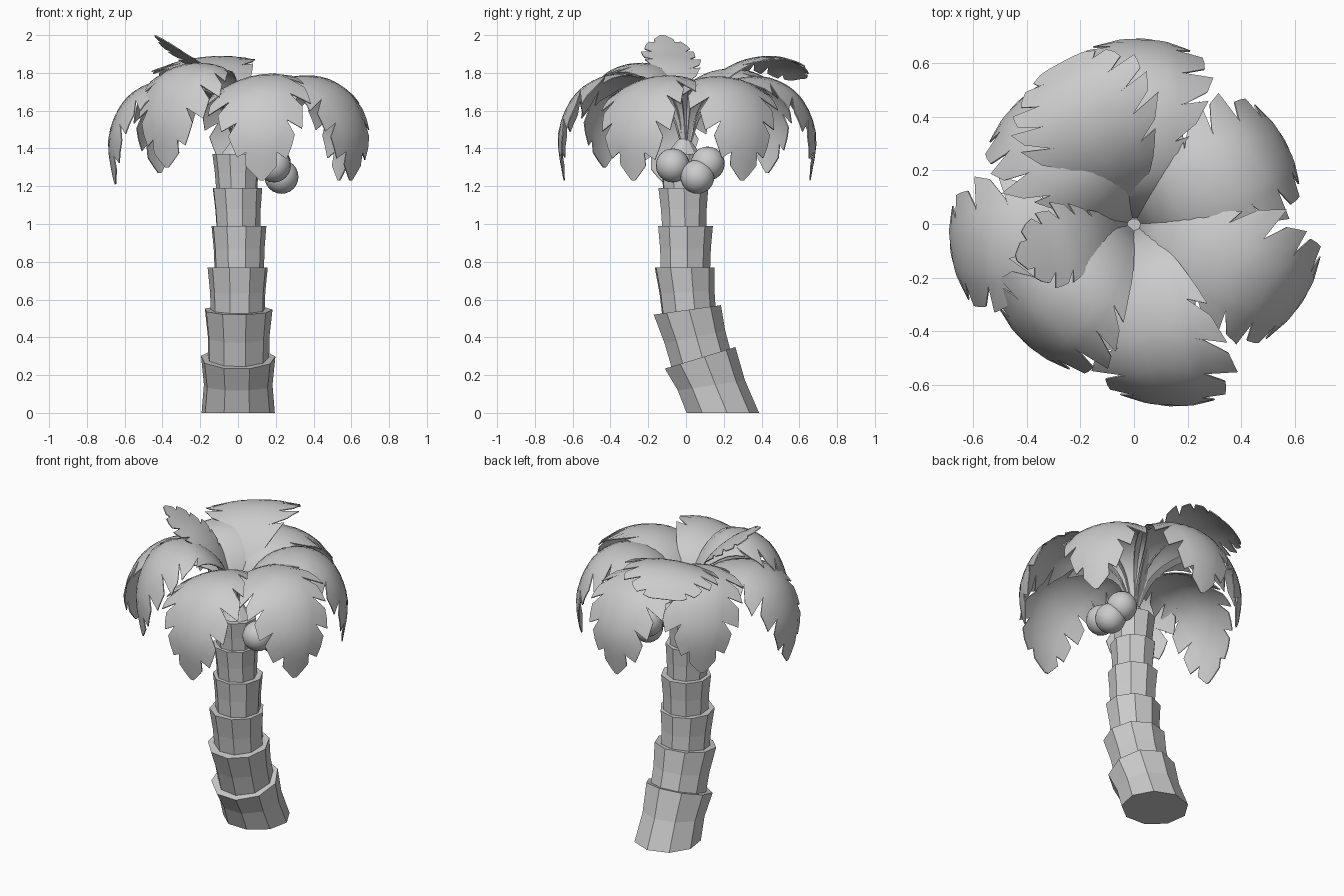
import bpy, bmesh, math, random
from mathutils import Vector, Matrix

random.seed(4)
cube = bpy.data.objects.get("Cube")
if cube:
    bpy.data.objects.remove(cube, do_unlink=True)

grey = bpy.data.materials.new("plain grey")
grey.use_nodes = True
grey.diffuse_color = (0.6, 0.6, 0.6, 1)
grey.node_tree.nodes["Principled BSDF"].inputs["Base Color"].default_value = (0.6, 0.6, 0.6, 1)


def finish(bm, name, smooth=None):
    """Turn a bmesh into a named object with the shared material."""
    bmesh.ops.recalc_face_normals(bm, faces=bm.faces)
    mesh = bpy.data.meshes.new(name)
    bm.to_mesh(mesh)
    bm.free()
    mesh.materials.append(grey)
    obj = bpy.data.objects.new(name, mesh)
    bpy.context.collection.objects.link(obj)
    if smooth:
        bpy.ops.object.select_all(action="DESELECT")
        obj.select_set(True)
        bpy.context.view_layer.objects.active = obj
        bpy.ops.object.shade_smooth_by_angle(angle=math.radians(smooth))
    return obj


def loft(name, rings, sides=9, turn=0.0):
    """Capped tube through rings of (x, y, z, radius, tilt in degrees)."""
    bm = bmesh.new()
    loops = []
    for x, y, z, radius, tilt in rings:
        place = Matrix.Translation((x, y, z)) @ Matrix.Rotation(math.radians(tilt), 4, "X")
        loops.append([bm.verts.new(place @ Vector((radius * math.cos(a), radius * math.sin(a), 0)))
                      for a in (turn + math.tau * i / sides for i in range(sides))])
    for low, high in zip(loops, loops[1:]):
        for i in range(sides):
            j = (i + 1) % sides
            bm.faces.new((low[i], low[j], high[j], high[i]))
    bm.faces.new(loops[0][::-1])
    bm.faces.new(loops[-1])
    return finish(bm, name)


# Trunk: flared segments, each seated inside the one below
segments = [
    ((0, 0.19, 0.0, 0.197, 0), (0, 0.07, 0.29, 0.2, 17)),
    ((0, 0.085, 0.26, 0.165, 15), (0, 0.005, 0.545, 0.183, 8)),
    ((0, 0.015, 0.51, 0.145, 6), (0, -0.01, 0.77, 0.162, 0)),
    ((0.005, -0.005, 0.75, 0.133, 0), (0.003, -0.005, 0.99, 0.148, 0)),
    ((0, -0.01, 0.97, 0.118, 0), (-0.006, -0.015, 1.19, 0.134, 0)),
    ((-0.005, -0.015, 1.17, 0.11, 0), (-0.008, -0.015, 1.37, 0.128, 0)),
]
for number, (low, high) in enumerate(segments, 1):
    middle = [(a + b) / 2 for a, b in zip(low, high)]
    middle[3] -= 0.014 / number
    loft(f"trunk_segment_{number}", [low, middle, high], turn=random.uniform(0, 0.6))
loft("crown_bud", [(0, -0.015, 1.36, 0.1, 0), (0, -0.01, 1.45, 0.03, 0)])

# Coconuts
for number, place in enumerate([(0.19, -0.07, 1.31), (0.19, 0.115, 1.32), (0.23, 0.06, 1.25)], 1):
    bm = bmesh.new()
    bmesh.ops.create_uvsphere(bm, u_segments=20, v_segments=12, radius=0.09,
                              matrix=Matrix.Translation(place))
    finish(bm, f"coconut_{number}", smooth=40)


def sample(points, t):
    """Smooth curve through the points, t from 0 to 1."""
    f = max(0.0, min(1.0, t)) * (len(points) - 1)
    i = min(int(f), len(points) - 2)
    f -= i
    a, b, c, d = (Vector(points[max(0, min(len(points) - 1, i + k))]) for k in (-1, 0, 1, 2))
    return 0.5 * (2 * b + (c - a) * f + (2 * a - 5 * b + 4 * c - d) * f * f
                  + (3 * b - 3 * c + d - a) * f ** 3)


def frond(name, profile, azimuth, reach=1.0, lift=0.0, roll=0.0, curl=1.1, bands=5):
    """Arched leaf with notched edges; profile holds (reach, height, half width)."""
    profile = [(r * reach, z + lift * min(1, r * 4), w) for r, z, w in profile]
    spin = Matrix.Rotation(math.radians(azimuth), 4, "Z")
    bm = bmesh.new()

    def point(s, w, side):
        t = min(1.0, s + 0.35 * w)
        p = sample(profile, t)
        along = sample(profile, t + 0.02) - sample(profile, t - 0.02)
        normal = Vector((-along.y, 0, along.x)).normalized()
        pos = Vector((p.x, side * w, p.y)) + normal * (side * roll * w - curl * w * w)
        return bm.verts.new(spin @ pos)

    # Smooth stem part, then one band for each blunt leaflet
    start = 0.4
    cuts = [0, 0.13, 0.27] + [start + (1 - start) * k / bands for k in range(bands + 1)]
    for side in (-1, 1):
        for s0, s1 in zip(cuts, cuts[1:]):
            toothed = s0 >= start - 0.01
            size = random.uniform(0.93, 1.08)
            rows = []
            for f, edge in ((0, 0.66), (0.3, 0.97), (0.65, 1.02), (1, 1.08)):
                s = s0 + (s1 - s0) * f
                base = max(0.006, sample(profile, s).z)
                outer = edge * size if toothed else 0.97
                rows.append([point(s, base * v, side) for v in (0, 0.2, 0.4, 0.58, outer)])
            for r0, r1 in zip(rows, rows[1:]):
                for i in range(4):
                    bm.faces.new((r0[i], r0[i + 1], r1[i + 1], r1[i]))
    bmesh.ops.remove_doubles(bm, verts=bm.verts, dist=0.0008)
    bmesh.ops.recalc_face_normals(bm, faces=bm.faces)
    bmesh.ops.solidify(bm, geom=bm.faces[:], thickness=0.006)
    return finish(bm, name, smooth=40)


# Fronds: drooping ring, one broad raised frond and one small upright frond
drooping = [(0.02, 1.43, 0.015), (0.06, 1.6, 0.06), (0.15, 1.715, 0.15), (0.29, 1.775, 0.23),
            (0.46, 1.77, 0.25), (0.61, 1.67, 0.22), (0.69, 1.47, 0.14), (0.66, 1.23, 0.01)]
raised = [(0.02, 1.43, 0.015), (0.08, 1.62, 0.08), (0.18, 1.77, 0.19), (0.31, 1.86, 0.26),
          (0.45, 1.885, 0.27), (0.57, 1.85, 0.2), (0.66, 1.77, 0.06)]
upright = [(0.02, 1.43, 0.015), (0.06, 1.6, 0.05), (0.13, 1.75, 0.1), (0.22, 1.85, 0.14),
           (0.33, 1.92, 0.12), (0.455, 2.0, 0.01)]

frond("frond_right_back", drooping, 29, reach=0.93)
frond("frond_back", drooping, 87)
frond("frond_left_back", drooping, 134, reach=0.91, lift=0.04)
frond("frond_left", drooping, 189, lift=-0.02)
frond("frond_front_left", drooping, -131, reach=0.87, lift=0.07)
frond("frond_front", drooping, -79, roll=0.25)
frond("frond_right_front", drooping, -25, roll=0.15)
frond("frond_raised", raised, 114, roll=-0.1, curl=0.5)
frond("frond_upright", upright, 196, curl=0.6)
